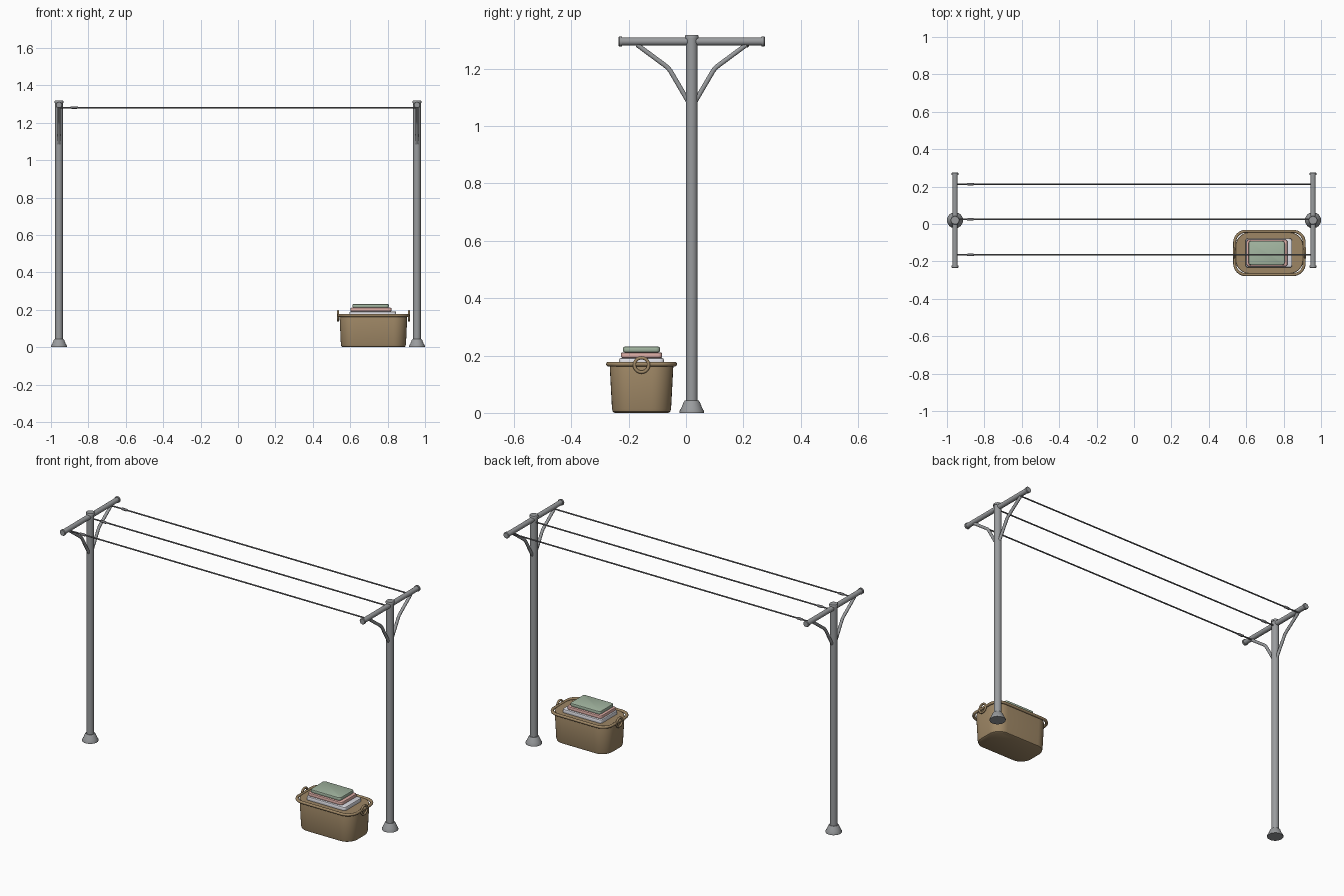
import bpy, bmesh, math
from mathutils import Vector

if "Cube" in bpy.data.objects:
    bpy.data.objects.remove(bpy.data.objects["Cube"])

POST_X, POST_Y = 0.957, 0.02
BAR_Z, LINE_Z = 1.295, 1.281
BX, BY = 0.724, -0.155          # basket centre


def material(name, rgb):
    m = bpy.data.materials.new(name)
    m.diffuse_color = (*rgb, 1)
    m.use_nodes = True
    m.node_tree.nodes["Principled BSDF"].inputs["Base Color"].default_value = m.diffuse_color
    return m


STEEL = material("steel", (0.32, 0.33, 0.34))
CORD = material("cord", (0.16, 0.16, 0.17))
TAN = material("wicker", (0.34, 0.24, 0.13))
WHITE = material("white_cloth", (0.75, 0.75, 0.80))
PINK = material("pink_cloth", (0.72, 0.42, 0.38))
GREEN = material("green_cloth", (0.36, 0.46, 0.35))


def finish(obj, mat, angle=35):
    obj.data.materials.append(mat)
    bpy.ops.object.select_all(action='DESELECT')
    obj.select_set(True)
    bpy.context.view_layer.objects.active = obj
    bpy.ops.object.shade_smooth_by_angle(angle=math.radians(angle))
    return obj


def loft(name, rings, mat):
    """Closed solid skinned through a list of equal-length point rings."""
    bm = bmesh.new()
    vs = [[bm.verts.new(p) for p in r] for r in rings]
    n = len(vs[0])
    for a, b in zip(vs, vs[1:]):
        for i in range(n):
            j = (i + 1) % n
            bm.faces.new((a[i], a[j], b[j], b[i]))
    bm.faces.new(vs[0][::-1])
    bm.faces.new(vs[-1])
    bmesh.ops.recalc_face_normals(bm, faces=bm.faces)
    me = bpy.data.meshes.new(name)
    bm.to_mesh(me)
    bm.free()
    obj = bpy.data.objects.new(name, me)
    bpy.context.collection.objects.link(obj)
    return finish(obj, mat)


def lathe(name, origin, axis, profile, mat, n=24):
    """Solid of revolution: profile is (radius, distance along axis)."""
    q = Vector((0, 0, 1)).rotation_difference(Vector(axis))
    ang = [2 * math.pi * i / n for i in range(n)]
    rings = [[Vector(origin) + q @ Vector((r * math.cos(a), r * math.sin(a), d)) for a in ang]
             for r, d in profile]
    return loft(name, rings, mat)


def tube(name, pts, radius, mat, cyclic=False):
    cu = bpy.data.curves.new(name, 'CURVE')
    cu.dimensions = '3D'
    cu.bevel_depth = radius
    cu.bevel_resolution = 3
    cu.use_fill_caps = True
    sp = cu.splines.new('POLY')
    sp.points.add(len(pts) - 1)
    for p, co in zip(sp.points, pts):
        p.co = (*co, 1)
    sp.use_cyclic_u = cyclic
    obj = bpy.data.objects.new(name, cu)
    bpy.context.collection.objects.link(obj)
    bpy.ops.object.select_all(action='DESELECT')
    obj.select_set(True)
    bpy.context.view_layer.objects.active = obj
    bpy.ops.object.convert(target='MESH')
    return finish(bpy.context.object, mat, 50)


def rounded_rect(hx, hy, r, z, cx=BX, cy=BY, seg=8):
    pts = []
    for k, (sx, sy) in enumerate(((1, 1), (-1, 1), (-1, -1), (1, -1))):
        for i in range(seg + 1):
            a = math.pi / 2 * (k + i / seg)
            pts.append((cx + sx * (hx - r) + r * math.cos(a),
                        cy + sy * (hy - r) + r * math.sin(a), z))
    return pts


# Posts with flared feet and caps, crossbars and bent braces
for side, sx in (("left", -1), ("right", 1)):
    x = sx * POST_X
    lathe(side + "_post", (x, POST_Y, 0), (0, 0, 1), [(0.0205, 0.01), (0.0205, 1.31)], STEEL)
    lathe(side + "_foot", (x, POST_Y, 0), (0, 0, 1),
          [(0.043, 0), (0.043, 0.006), (0.036, 0.018), (0.028, 0.038), (0.024, 0.043)], STEEL)
    lathe(side + "_post_cap", (x, POST_Y, 1.306), (0, 0, 1),
          [(0.0235, 0), (0.0235, 0.008), (0.021, 0.012)], STEEL)
    lathe(side + "_crossbar", (x, POST_Y - 0.25, BAR_Z), (0, 1, 0),
          [(0.014, 0), (0.014, 0.5)], STEEL)
    for end, sy in (("front", -1), ("back", 1)):
        lathe(f"{side}_{end}_bar_cap", (x, POST_Y + sy * 0.243, BAR_Z), (0, sy, 0),
              [(0.0175, 0), (0.0175, 0.009), (0.015, 0.012)], STEEL)
        path = [(0.006, 1.075), (0.075, 1.193), (0.083, 1.203), (0.094, 1.212), (0.19, 1.283)]
        tube(f"{side}_{end}_brace", [(x, POST_Y + sy * d, z) for d, z in path], 0.0085, STEEL)

# Three lines with small tighteners
for name, y in (("front", -0.165), ("middle", 0.025), ("back", 0.213)):
    lathe(name + "_line", (-POST_X, y, LINE_Z), (1, 0, 0),
          [(0.004, 0), (0.004, 2 * POST_X)], CORD, 10)
    lathe(name + "_tightener", (-0.895, y, LINE_Z), (1, 0, 0),
          [(0.004, 0), (0.007, 0.006), (0.007, 0.034), (0.004, 0.04)], CORD, 12)

# Basket body, tapering down to a rounded bottom edge
loft("basket_body", [rounded_rect(hx, hy, r, z) for hx, hy, r, z in (
    (0.164, 0.093, 0.060, 0.0), (0.171, 0.100, 0.066, 0.004), (0.174, 0.103, 0.069, 0.014),
    (0.181, 0.111, 0.075, 0.165), (0.179, 0.109, 0.073, 0.171))], TAN)

# Rim tube and ring handles
tube("basket_rim", rounded_rect(0.186, 0.116, 0.060, 0.170), 0.008, TAN, True)
for side, sx in (("left", -1), ("right", 1)):
    tube(side + "_handle", [(BX + sx * 0.190, BY + 0.025 * math.cos(a), 0.167 + 0.025 * math.sin(a))
                            for a in (2 * math.pi * i / 24 for i in range(24))], 0.006, TAN, True)

# Folded laundry stack
for name, cx, hx, hy, z0, z1, mat in (
        ("white_towel", 0.721, 0.125, 0.078, 0.165, 0.191, WHITE),
        ("pink_towel", 0.711, 0.110, 0.072, 0.191, 0.211, PINK),
        ("green_towel", 0.709, 0.097, 0.065, 0.211, 0.231, GREEN)):
    b = 0.006
    loft(name, [rounded_rect(hx - i, hy - i, 0.014 - i, z, cx, BY, 4) for i, z in (
        (b, z0), (0.3 * b, z0 + 0.3 * b), (0, z0 + b),
        (0, z1 - b), (0.3 * b, z1 - 0.3 * b), (b, z1))], mat)
